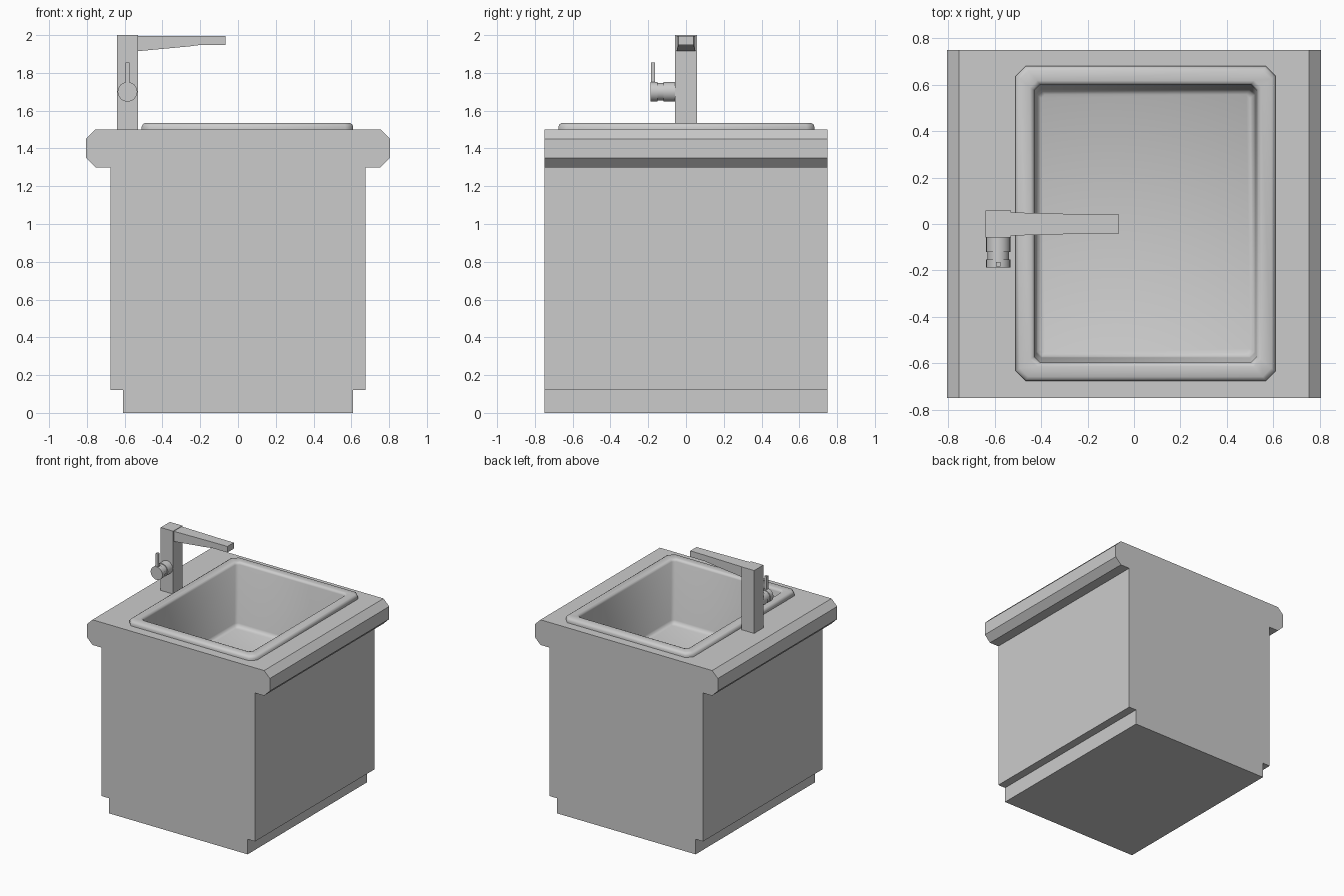
import bpy, bmesh, math
from mathutils import Matrix

cube = bpy.data.objects.get("Cube")
if cube:
    bpy.data.objects.remove(cube, do_unlink=True)

grey = bpy.data.materials.new("plain_grey")
grey.use_nodes = True
colour = (0.6, 0.6, 0.6, 1)
grey.diffuse_color = colour
grey.node_tree.nodes["Principled BSDF"].inputs["Base Color"].default_value = colour


def finish(name, bm, smooth=None):
    bmesh.ops.recalc_face_normals(bm, faces=bm.faces)
    mesh = bpy.data.meshes.new(name)
    bm.to_mesh(mesh)
    bm.free()
    mesh.materials.append(grey)
    obj = bpy.data.objects.new(name, mesh)
    bpy.context.collection.objects.link(obj)
    if smooth:
        bpy.ops.object.select_all(action='DESELECT')
        obj.select_set(True)
        bpy.context.view_layer.objects.active = obj
        bpy.ops.object.shade_smooth_by_angle(angle=math.radians(smooth))
    return obj


def loft(name, rings, caps, smooth=None):
    """Skin a list of equal point rings; caps lists the ring indices to close."""
    bm = bmesh.new()
    loops = [[bm.verts.new(p) for p in ring] for ring in rings]
    n = len(loops[0])
    for a, b in zip(loops, loops[1:]):
        for i in range(n):
            j = (i + 1) % n
            bm.faces.new((a[i], a[j], b[j], b[i]))
    for c in caps:
        bm.faces.new(loops[c])
    return finish(name, bm, smooth)


def box(name, x0, x1, y0, y1, z0, z1):
    rect = [(x0, y0), (x1, y0), (x1, y1), (x0, y1)]
    return loft(name, [[(x, y, z) for x, y in rect] for z in (z0, z1)], (0, -1))


# Cabinet and worktop: one mirrored outline pulled from front to back
half = [(0.61, 0), (0.61, 0.12), (0.675, 0.12), (0.675, 1.3), (0.755, 1.3),
        (0.805, 1.35), (0.805, 1.45), (0.755, 1.5)]
outline = half + [(-x, z) for x, z in reversed(half)]
cabinet = loft("cabinet", [[(x, y, z) for x, z in outline] for y in (-0.75, 0.75)], (0, -1))

# Opening for the basin
cutter = box("basin_cutter", -0.46, 0.56, -0.63, 0.63, 0.9, 1.7)
cutter.hide_render = True
cutter.hide_viewport = True
cut = cabinet.modifiers.new("basin_opening", 'BOOLEAN')
cut.object = cutter
cut.solver = 'EXACT'


# Basin: rounded rim, tapered walls and filleted floor from clipped rectangles
def clipped_rectangle(dx, dy, z, c):
    hx, hy = 0.56 - dx, 0.678 - dy
    quarter = [(hx, hy - c), (hx - c, hy)]
    pts = quarter + [(-x, y) for x, y in reversed(quarter)]
    pts += [(-x, -y) for x, y in pts]
    return [(x + 0.05, y + 0.002, z) for x, y in pts]


basin_steps = [(0, 0, 1.495, 0.042), (0, 0, 1.515, 0.042), (0.006, 0.006, 1.528, 0.04),
               (0.018, 0.018, 1.535, 0.037), (0.062, 0.062, 1.535, 0.03),
               (0.074, 0.074, 1.53, 0.027), (0.081, 0.079, 1.515, 0.025),
               (0.088, 0.1, 1.06, 0.022), (0.094, 0.106, 1.04, 0.02),
               (0.11, 0.122, 1.03, 0.016)]
loft("basin", [clipped_rectangle(*s) for s in basin_steps], (-1,), 50)

# Tap post
box("tap_post", -0.64, -0.53, -0.058, 0.058, 1.5, 2.0)

# Tap spout, tapering and then level
spout = [(-0.53, 0.05, 1.915), (-0.26, 0.043, 1.94), (-0.2, 0.041, 1.948), (-0.065, 0.04, 1.948)]
loft("tap_spout", [[(x, -w, z), (x, w, z), (x, w, 1.996), (x, -w, 1.996)]
                   for x, w, z in spout], (0, -1))

# Valve with a narrow groove, turned around the y axis
valve = [(-0.055, 0.052), (-0.12, 0.052), (-0.12, 0.046), (-0.152, 0.046),
         (-0.152, 0.052), (-0.188, 0.052)]
turns = [math.tau * i / 24 for i in range(24)]
loft("tap_valve", [[(-0.585 + r * math.cos(a), y, 1.7 + r * math.sin(a)) for a in turns]
                   for y, r in valve], (0, -1), 40)

# Lever
box("tap_lever", -0.595, -0.575, -0.184, -0.164, 1.74, 1.855)
